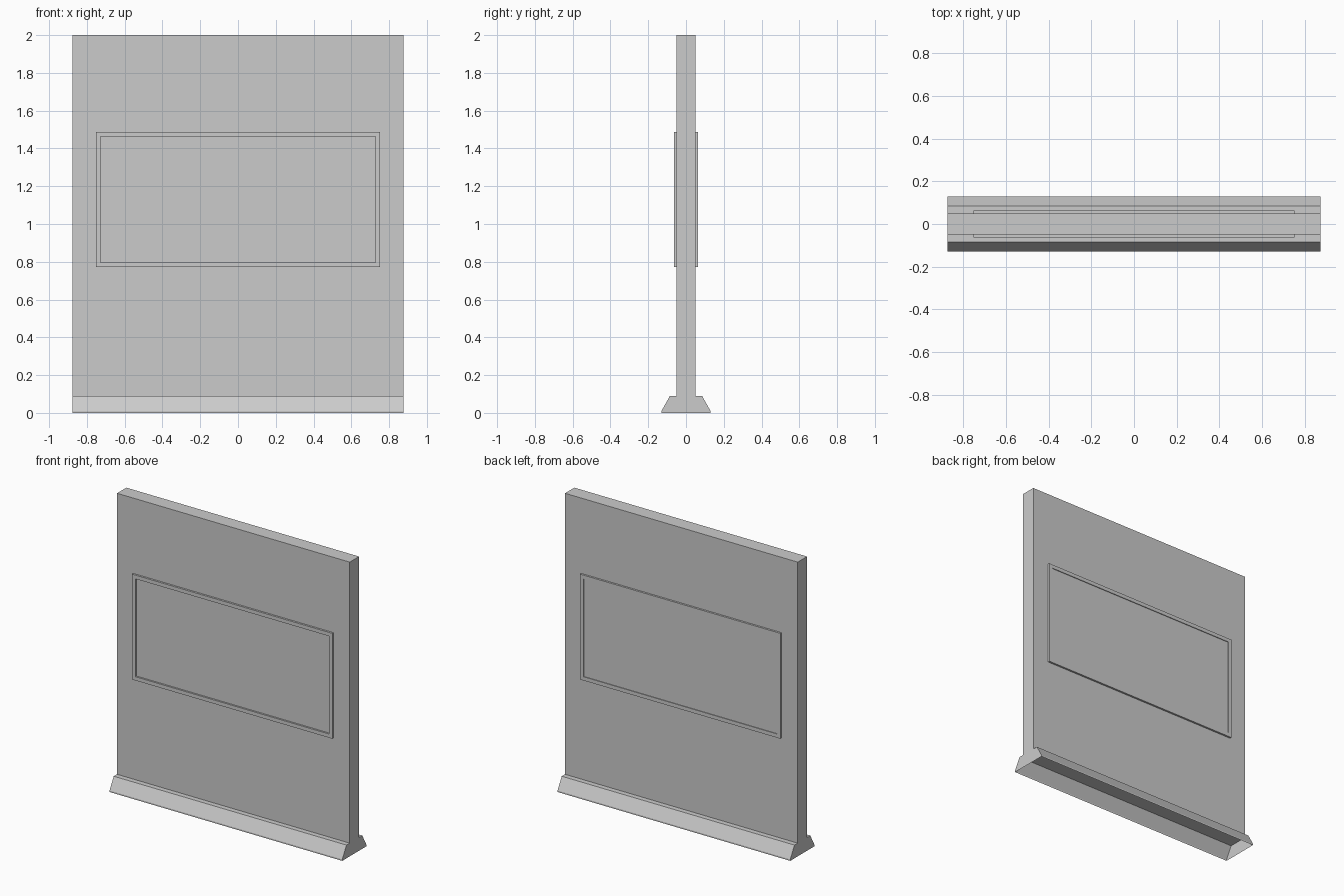
import bpy
import bmesh

# Remove the default object
cube = bpy.data.objects.get("Cube")
if cube:
    bpy.data.objects.remove(cube, do_unlink=True)

HALF_WIDTH = 0.875
FACE_Y = 0.05
BASE_TOP = 0.09

# Single flat colour
grey = bpy.data.materials.new("light_grey")
grey.use_nodes = True
colour = (0.6, 0.6, 0.6, 1)
grey.diffuse_color = colour
grey.node_tree.nodes["Principled BSDF"].inputs["Base Color"].default_value = colour


def finish(name, bm):
    mesh = bpy.data.meshes.new(name)
    bm.to_mesh(mesh)
    bm.free()
    mesh.materials.append(grey)
    obj = bpy.data.objects.new(name, mesh)
    bpy.context.collection.objects.link(obj)
    return obj


def box(bm, low, high):
    made = bmesh.ops.create_cube(bm, size=1)["verts"]
    for v in made:
        for i in range(3):
            v.co[i] = low[i] if v.co[i] < 0 else high[i]


# Upright board
bm = bmesh.new()
box(bm, (-HALF_WIDTH, -FACE_Y, BASE_TOP), (HALF_WIDTH, FACE_Y, 2))
finish("upright_board", bm)

# Foot: sloped sides on a thin lip, hollow and open underneath
bm = bmesh.new()
half = [(0.13, 0), (0.13, 0.01), (0.085, BASE_TOP)]
profile = half + [(-y, z) for y, z in reversed(half)]
end = bm.faces.new([bm.verts.new((-HALF_WIDTH, y, z)) for y, z in profile])
result = bmesh.ops.extrude_face_region(bm, geom=[end], use_keep_orig=True)
moved = [g for g in result["geom"] if isinstance(g, bmesh.types.BMVert)]
bmesh.ops.translate(bm, verts=moved, vec=(2 * HALF_WIDTH, 0, 0))
bmesh.ops.recalc_face_normals(bm, faces=bm.faces)
underside = [f for f in bm.faces if f.normal.z < -0.9]
bmesh.ops.delete(bm, geom=underside, context="FACES_ONLY")
finish("hollow_foot", bm)


# Raised frames with a sunken panel, deep in front and shallow behind
def framed_panel(name, side, recess):
    bm = bmesh.new()
    inner, outer = sorted((side * FACE_Y, side * 0.063))
    box(bm, (-0.753, inner, 0.772), (0.753, outer, 1.488))
    bm.normal_update()
    face = next(f for f in bm.faces if f.normal.y * side > 0.9)
    back = next(f for f in bm.faces if f.normal.y * side < -0.9)
    bmesh.ops.inset_region(bm, faces=[face], thickness=0.036)
    walls = bmesh.ops.extrude_face_region(bm, geom=[face])["geom"]
    floor = [g for g in walls if isinstance(g, bmesh.types.BMVert)]
    bmesh.ops.translate(bm, verts=floor, vec=(0, -side * recess, 0))
    if face.is_valid:
        bmesh.ops.delete(bm, geom=[face], context="FACES_ONLY")
    bmesh.ops.delete(bm, geom=[back], context="FACES_ONLY")
    finish(name, bm)


framed_panel("front_panel_frame", -1, 0.012)
framed_panel("back_panel_frame", 1, 0.005)
